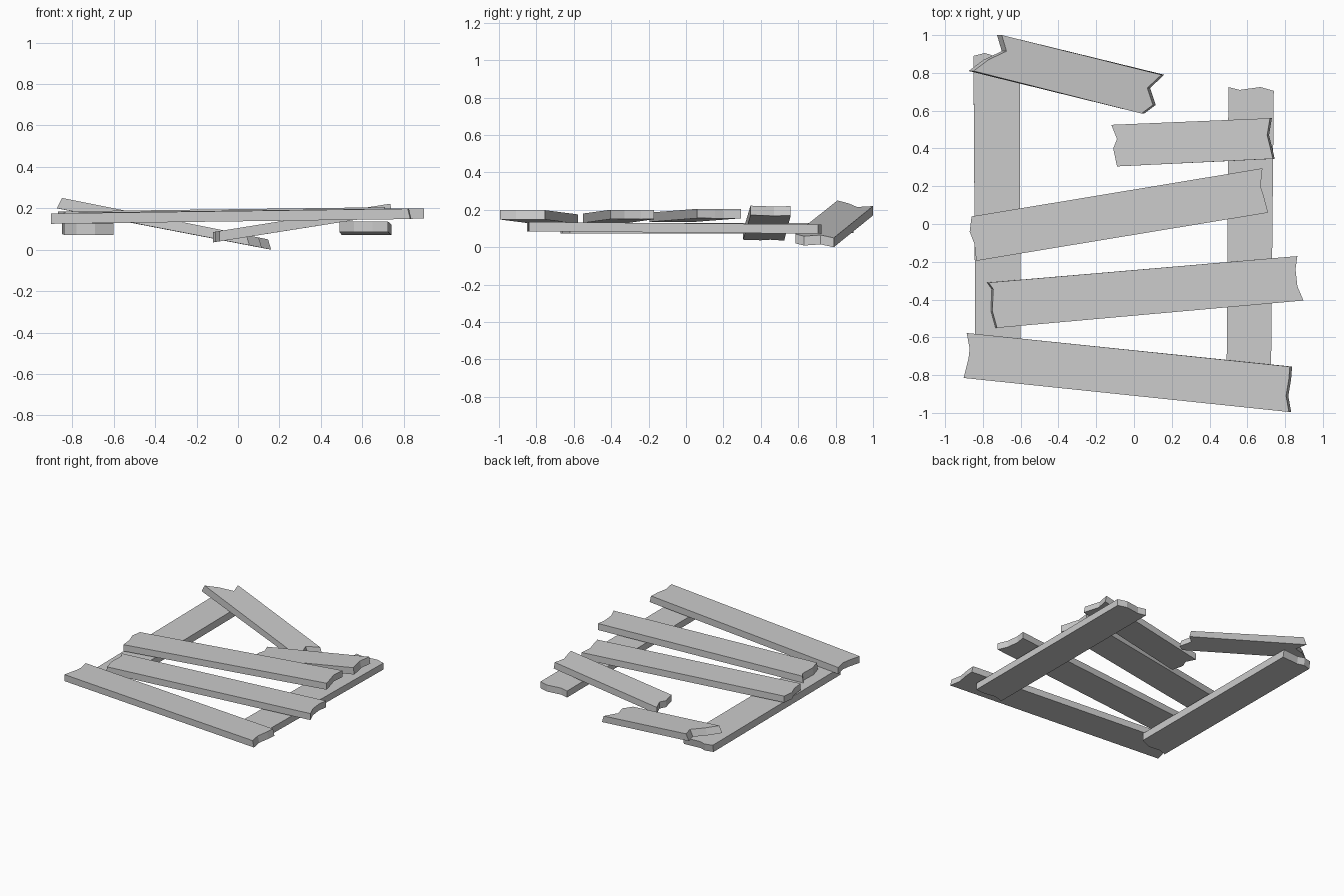
import bpy, bmesh

if "Cube" in bpy.data.objects:
    bpy.data.objects.remove(bpy.data.objects["Cube"])


def plank(name, start, end, z0, z1, thick=0.05, axis=0, lean0=0.0, lean1=0.0):
    """Board between two ragged ends; each end is a list of (x, y) across the
    width. z0/z1 are top heights at the ends, lean shifts the bottom edge."""
    a, b = start[-1][axis], end[-1][axis]
    outline = [(p, lean0) for p in start] + [(p, lean1) for p in reversed(end)]
    bm = bmesh.new()
    top, bottom = [], []
    for (x, y), lean in outline:
        t = ((x, y)[axis] - a) / (b - a)
        z = z0 + (z1 - z0) * t
        top.append(bm.verts.new((x, y, z)))
        dx, dy = (lean, 0) if axis == 0 else (0, lean)
        bottom.append(bm.verts.new((x + dx, y + dy, z - thick)))
    bm.faces.new(top)
    bm.faces.new(bottom[::-1])
    n = len(top)
    for i in range(n):
        j = (i + 1) % n
        bm.faces.new((top[j], top[i], bottom[i], bottom[j]))
    bmesh.ops.recalc_face_normals(bm, faces=bm.faces)
    mesh = bpy.data.meshes.new(name)
    bm.to_mesh(mesh)
    bm.free()
    bpy.context.collection.objects.link(bpy.data.objects.new(name, mesh))


# Two rails running front to back
plank("left_rail",
      [(-.84, -.67), (-.78, -.65), (-.69, -.66), (-.60, -.62)],
      [(-.85, .89), (-.79, .905), (-.74, .89), (-.605, .90)],
      .127, .13, .055, axis=1, lean1=-.01)
plank("right_rail",
      [(.49, -.85), (.56, -.83), (.65, -.845), (.725, -.84)],
      [(.50, .725), (.56, .71), (.67, .725), (.74, .705)],
      .135, .122, .05, axis=1)

# Three whole slats across the rails
plank("front_slat",
      [(-.886, -.577), (-.87, -.66), (-.876, -.71), (-.902, -.815)],
      [(.825, -.755), (.82, -.82), (.805, -.91), (.82, -.995)],
      .175, .198, lean1=.012)
plank("second_slat",
      [(-.77, -.31), (-.745, -.345), (-.75, -.46), (-.725, -.55)],
      [(.865, -.17), (.855, -.24), (.865, -.33), (.897, -.405)],
      .18, .20, lean0=-.008)
plank("middle_slat",
      [(-.86, .04), (-.87, -.04), (-.845, -.105), (-.835, -.195)],
      [(.68, .295), (.67, .20), (.685, .155), (.71, .06)],
      .185, .205)

# Two halves of broken slats, sloping down to the ground
plank("broken_slat_right",
      [(-.12, .525), (-.09, .45), (-.11, .40), (-.09, .305)],
      [(.72, .56), (.705, .47), (.72, .41), (.735, .345)],
      .09, .222, lean1=.01)
plank("broken_slat_left",
      [(-.70, 1.0), (-.675, .915), (-.77, .87), (-.85, .81)],
      [(.145, .79), (.07, .72), (.10, .63), (.04, .585)],
      .25, .071, lean0=-.025, lean1=.015)
